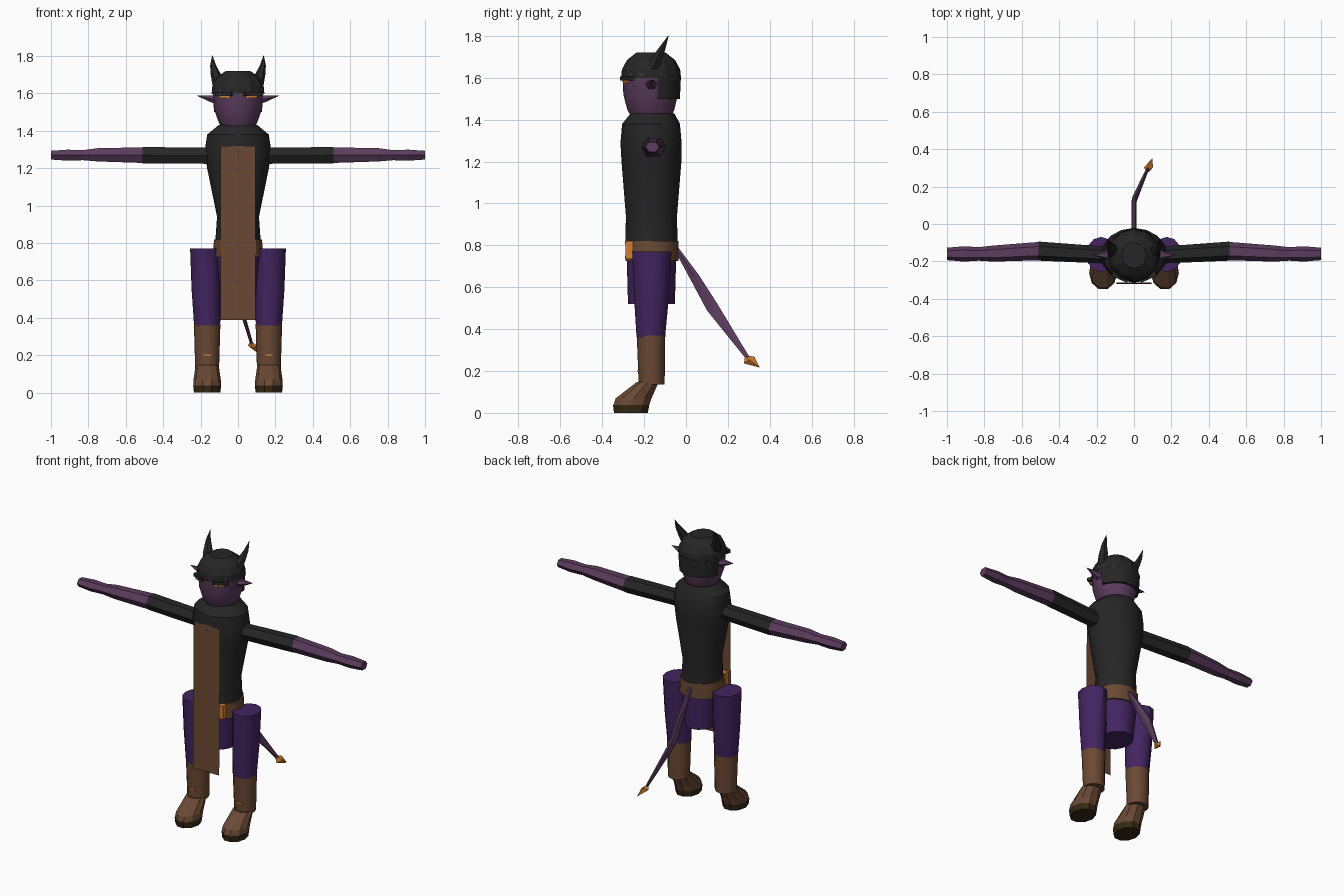
import bpy, bmesh, math
from mathutils import Vector

if "Cube" in bpy.data.objects:
    bpy.data.objects.remove(bpy.data.objects["Cube"], do_unlink=True)


def material(name, *rgb):
    m = bpy.data.materials.new(name)
    m.use_nodes = True
    m.diffuse_color = (*rgb, 1)
    m.node_tree.nodes["Principled BSDF"].inputs["Base Color"].default_value = (*rgb, 1)
    return m


BLACK = material("charcoal cloth", 0.019, 0.019, 0.019)
SKIN = material("purple skin", 0.105, 0.045, 0.110)
PANTS = material("violet trousers", 0.056, 0.018, 0.118)
LEATHER = material("brown leather", 0.145, 0.066, 0.034)
ORANGE = material("orange metal", 0.64, 0.21, 0.03)
SOLE = material("dark sole", 0.036, 0.021, 0.007)
X, Y, Z = Vector((1, 0, 0)), Vector((0, 1, 0)), Vector((0, 0, 1))


def finish(name, bm, mat, smooth=False):
    bmesh.ops.recalc_face_normals(bm, faces=bm.faces)
    me = bpy.data.meshes.new(name)
    bm.to_mesh(me)
    bm.free()
    me.materials.append(mat)
    ob = bpy.data.objects.new(name, me)
    bpy.context.collection.objects.link(ob)
    if smooth:
        bpy.ops.object.select_all(action="DESELECT")
        ob.select_set(True)
        bpy.context.view_layer.objects.active = ob
        bpy.ops.object.shade_smooth_by_angle(angle=math.radians(32))
    return ob


def loft(name, mat, rings, u=X, v=Y, n=12, smooth=False, cut=None):
    """Skin elliptical rings (centre x, y, z, radius along u, radius along v)."""
    bm = bmesh.new()
    loops = []
    for x, y, z, a, b in rings:
        angles = [math.tau * i / n for i in range(n)]
        loops.append([bm.verts.new(Vector((x, y, z)) + u * a * math.cos(t) + v * b * math.sin(t))
                      for t in angles])
    for lo, hi in zip(loops, loops[1:]):
        for i in range(n):
            j = (i + 1) % n
            bm.faces.new((lo[i], lo[j], hi[j], hi[i]))
    bm.faces.new(loops[0])
    bm.faces.new(loops[-1])
    if cut is not None:
        bmesh.ops.bisect_plane(bm, geom=bm.verts[:] + bm.edges[:] + bm.faces[:],
                               plane_co=(0, cut, 0), plane_no=(0, -1, 0), clear_outer=True)
    return finish(name, bm, mat, smooth)


def box(name, mat, centre, size, turn=0):
    bm = bmesh.new()
    bmesh.ops.create_cube(bm, size=1)
    bmesh.ops.scale(bm, vec=size, verts=bm.verts)
    ob = finish(name, bm, mat)
    ob.location = centre
    ob.rotation_euler.z = turn
    return ob


# Torso, belt and pelvis
loft("torso", BLACK, [(0, -.165, .80, .122, .125), (0, -.165, .94, .112, .122),
                      (0, -.165, 1.2, .165, .143), (0, -.167, 1.29, .178, .146),
                      (0, -.167, 1.38, .165, .138), (0, -.16, 1.43, .105, .105)], n=16, smooth=True)
loft("belt", LEATHER, [(0, -.163, .725, .136, .127), (0, -.163, .82, .128, .127)], n=16, smooth=True)
loft("pelvis", PANTS, [(0, -.165, .52, .095, .112), (0, -.165, .74, .128, .118)], n=16, smooth=True)

# Buckle frame
for s in (-1, 1):
    box("buckle_side", ORANGE, (s * .083, -.272, .778), (.03, .036, .085))
    box("buckle_bar", ORANGE, (0, -.282, .778 + s * .035), (.16, .02, .015))

# Hanging front cloth
bm = bmesh.new()
bm.faces.new([bm.verts.new(p) for p in ((-.093, -.322, .39), (.093, -.322, .39),
                                        (.093, -.312, 1.32), (-.093, -.312, 1.32))])
finish("front_cloth", bm, LEATHER)

# Head, hair cap and the hair falling at the back
loft("head", SKIN, [(0, -.165, 1.41, .085, .095), (0, -.168, 1.45, .105, .113),
                    (0, -.169, 1.52, .129, .13), (0, -.168, 1.62, .137, .136)], n=16, smooth=True)
loft("hair_cap", BLACK, [(0, -.167, 1.6, .141, .143), (0, -.167, 1.64, .137, .139),
                         (0, -.167, 1.685, .115, .115), (0, -.167, 1.72, .066, .07)], n=12)
loft("hair_back", BLACK, [(0, -.167, 1.5, .134, .138), (0, -.167, 1.61, .142, .143)],
     n=16, smooth=True, cut=-.135)

for s, side in ((1, "left"), (-1, "right")):
    # Face details
    box(side + "_eye", ORANGE, (s * .07, -.286, 1.582), (.06, .012, .013), s * .3)
    box(side + "_brow", BLACK, (s * .073, -.282, 1.597), (.09, .03, .02), s * .42)

    # Horn and pointed ear
    loft(side + "_horn", BLACK, [(s * .10, -.16, 1.64, .036, .036), (s * .118, -.135, 1.70, .028, .03),
                                 (s * .133, -.11, 1.75, .016, .017), (s * .137, -.083, 1.803, .001, .001)], n=6)
    loft(side + "_ear", SKIN, [(s * .115, -.165, 1.565, .03, .026), (s * .15, -.167, 1.572, .024, .02),
                               (s * .218, -.165, 1.588, .001, .001)], u=Y, v=Z, n=6)

    # Arm
    loft(side + "_sleeve", BLACK, [(s * .13, -.167, 1.267, .045, .05),
                                   (s * .51, -.145, 1.27, .051, .05)], u=Y, v=Z, n=6)
    loft(side + "_forearm", SKIN, [(s * .51, -.145, 1.27, .049, .048), (s * .75, -.158, 1.272, .043, .041),
                                   (s * .83, -.16, 1.27, .036, .031), (s * .91, -.16, 1.27, .041, .034),
                                   (s * 1.0, -.16, 1.27, .033, .027)], u=Y, v=Z, n=6)

    # Leg and boot
    loft(side + "_thigh", PANTS, [(s * .165, -.168, .36, .07, .068), (s * .171, -.165, .55, .077, .083),
                                  (s * .176, -.163, .77, .08, .094)], smooth=True)
    loft(side + "_boot_shaft", LEATHER, [(s * .165, -.164, .135, .064, .062),
                                         (s * .165, -.167, .37, .071, .068)], smooth=True)
    loft(side + "_boot_foot", LEATHER, [(s * .165, -.262, .035, .074, .09), (s * .165, -.25, .07, .073, .09),
                                        (s * .165, -.183, .147, .062, .055)], n=10)
    loft(side + "_sole", SOLE, [(s * .165, -.263, 0, .07, .085),
                                (s * .165, -.262, .038, .075, .091)], n=10)
    box(side + "_boot_clasp", ORANGE, (s * .165, -.227, .2), (.05, .008, .008))

# Tail bending toward the left, with a barbed tip
ACROSS = Vector((0, .85, .52))
loft("tail", SKIN, [(0, -.05, .79, .012, .012), (0, .04, .65, .013, .026), (0, .125, .505, .013, .034),
                    (.075, .3, .255, .008, .01)], v=ACROSS, n=6)
loft("tail_tip", ORANGE, [(.07, .288, .27, .008, .008), (.077, .302, .252, .024, .03),
                          (.098, .35, .218, .001, .001)], v=ACROSS, n=4)
